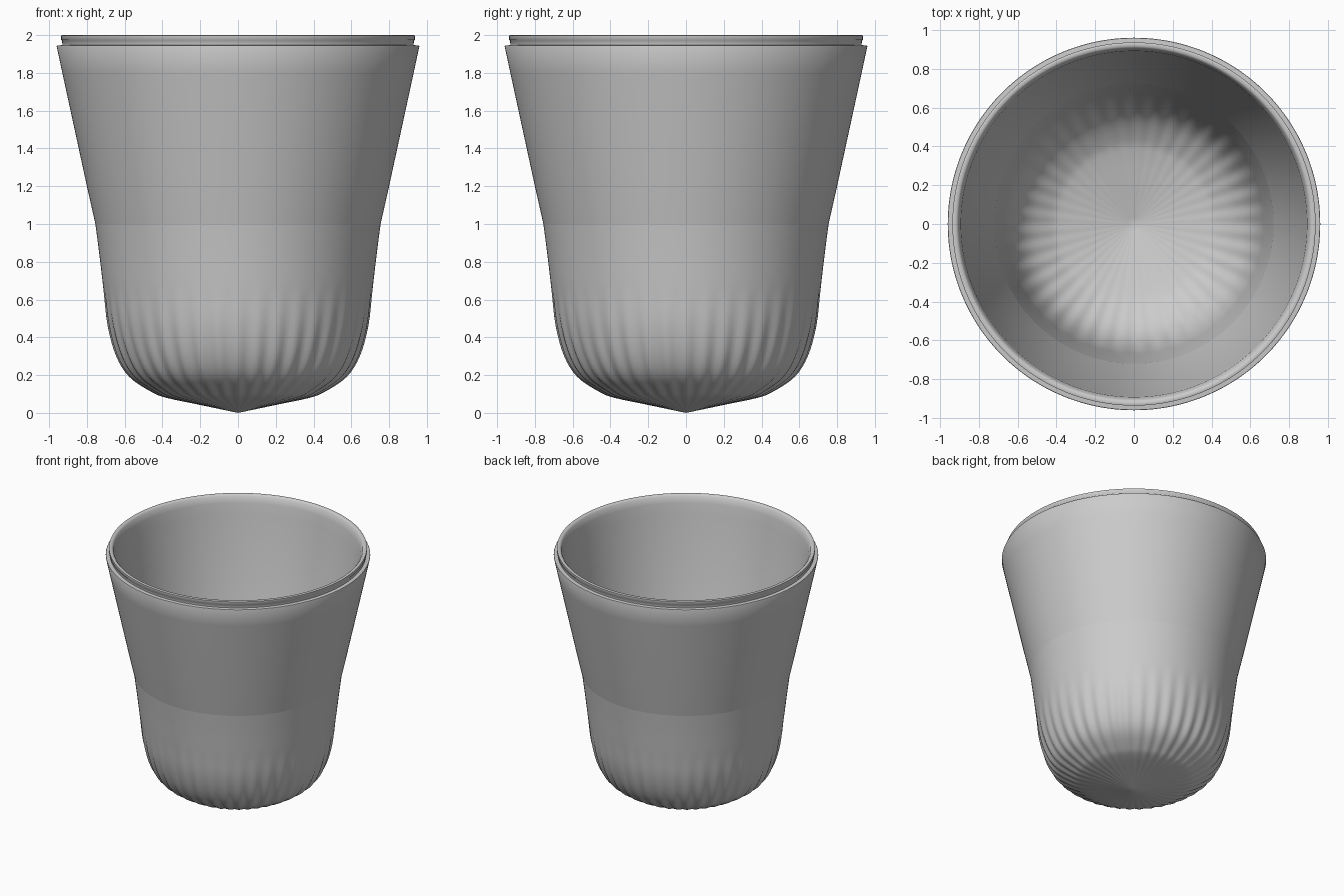
import bpy, bmesh, math

if "Cube" in bpy.data.objects:
    bpy.data.objects.remove(bpy.data.objects["Cube"])

SEGMENTS = 240
FLUTES = 40


def flute_depth(r, z):
    """Flutes fade out up the wall and towards the centre of the base."""
    fade_up = max(0.0, min(1.0, (0.68 - z) / 0.4))
    return 0.014 * fade_up * min(1.0, r / 0.5)


def smooth_profile(points, steps=4):
    """Catmull-Rom refinement of a profile."""
    out = []
    for i in range(len(points) - 1):
        p0 = points[max(i - 1, 0)]
        p1, p2 = points[i], points[i + 1]
        p3 = points[min(i + 2, len(points) - 1)]
        for s in range(steps):
            t = s / steps
            out.append(tuple(
                0.5 * (2 * b + (c - a) * t + (2 * a - 5 * b + 4 * c - d) * t * t
                       + (3 * b - a - 3 * c + d) * t ** 3)
                for a, b, c, d in zip(p0, p1, p2, p3)))
    return out + [points[-1]]


def lathe(name, profile, fluting=0.0):
    bm = bmesh.new()
    rings = []
    for r, z in profile:
        if r < 1e-5:
            rings.append([bm.verts.new((0, 0, z))] * SEGMENTS)
            continue
        ring = []
        for i in range(SEGMENTS):
            a = 2 * math.pi * i / SEGMENTS
            wave = 0.5 - 0.5 * math.cos(FLUTES * a)
            rr = r - fluting * flute_depth(r, z) * wave
            ring.append(bm.verts.new((rr * math.cos(a), rr * math.sin(a), z)))
        rings.append(ring)
    for low, high in zip(rings, rings[1:]):
        for i in range(SEGMENTS):
            j = (i + 1) % SEGMENTS
            corners = list(dict.fromkeys((low[i], low[j], high[j], high[i])))
            bm.faces.new(corners)
    mesh = bpy.data.meshes.new(name)
    bm.to_mesh(mesh)
    bm.free()
    obj = bpy.data.objects.new(name, mesh)
    bpy.context.collection.objects.link(obj)
    bpy.ops.object.select_all(action='DESELECT')
    obj.select_set(True)
    bpy.context.view_layer.objects.active = obj
    bpy.ops.object.shade_smooth_by_angle(angle=math.radians(50))
    return obj


# Fluted rounded base, outside
base_outer = [(0, 0), (0.2, 0.042), (0.38, 0.08), (0.46, 0.112), (0.575, 0.19),
              (0.645, 0.3), (0.69, 0.46), (0.712, 0.65), (0.733, 0.83), (0.755, 1.0)]
lathe("fluted_base", smooth_profile(base_outer), 1.0)

# Inside of the base, seen from above (profile runs top to bottom)
base_inner = [(0.72, 1.0), (0.698, 0.83), (0.677, 0.65), (0.655, 0.47), (0.612, 0.32),
              (0.545, 0.22), (0.44, 0.145), (0.36, 0.115), (0.2, 0.078), (0, 0.036)]
lathe("base_lining", smooth_profile(base_inner), 0.5)

# Flared upper wall, stepped rim and inner wall
upper = [(0.755, 1.0), (0.8, 1.2), (0.93, 1.8), (0.96, 1.94), (0.958, 1.945),
         (0.93, 1.947), (0.931, 1.97), (0.936, 1.975), (0.936, 1.998), (0.93, 2.0),
         (0.915, 2.0), (0.905, 1.99), (0.892, 1.94), (0.885, 1.86), (0.765, 1.2), (0.72, 1.0)]
lathe("upper_wall", upper)
